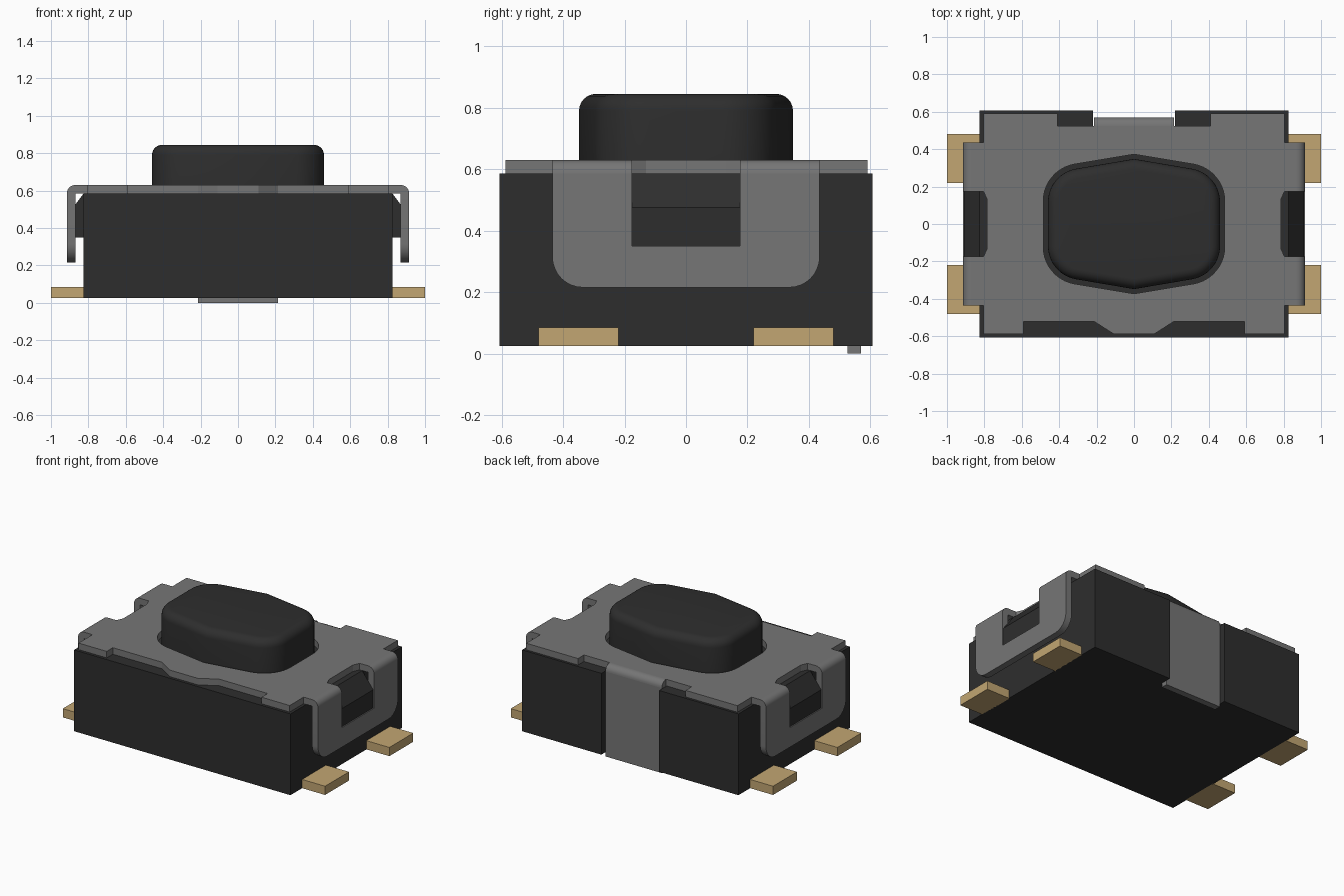
import bpy, bmesh, math
from mathutils import Vector

if "Cube" in bpy.data.objects:
    bpy.data.objects.remove(bpy.data.objects["Cube"], do_unlink=True)


def material(name, rgb):
    m = bpy.data.materials.new(name)
    m.use_nodes = True
    m.diffuse_color = (*rgb, 1)
    m.node_tree.nodes["Principled BSDF"].inputs["Base Color"].default_value = (*rgb, 1)
    return m


BLACK = material("black plastic", (0.027, 0.027, 0.027))
STEEL = material("grey steel", (0.18, 0.18, 0.18))
BRASS = material("tan contact metal", (0.54, 0.38, 0.17))

# Outline plane -> 3D, by extrusion axis
PLACE = {
    "x": lambda a, b, d: (d, a, b),
    "y": lambda a, b, d: (a, d, b),
    "z": lambda a, b, d: (a, b, d),
}


def prism(name, outline, d0, d1, mat, axis="z", hole=None, bevel=0, smooth=False):
    """Extrude an outline, with an optional hole and rounded far rim."""
    bm = bmesh.new()
    place = PLACE[axis]
    loops = [[bm.verts.new(place(a, b, d0)) for a, b in pts]
             for pts in (outline, hole) if pts]
    if hole:
        edges = [bm.edges.new((l[i - 1], l[i])) for l in loops for i in range(len(l))]
        bmesh.ops.triangle_fill(bm, edges=edges, use_beauty=True)
    else:
        bm.faces.new(loops[0])
    ext = bmesh.ops.extrude_face_region(bm, geom=bm.faces[:])["geom"]
    moved = [g for g in ext if isinstance(g, bmesh.types.BMVert)]
    bmesh.ops.translate(bm, verts=moved, vec=Vector(place(0, 0, d1 - d0)))
    bmesh.ops.recalc_face_normals(bm, faces=bm.faces[:])
    if bevel:
        rim = [e for e in bm.edges if all(v in moved for v in e.verts)]
        bmesh.ops.bevel(bm, geom=rim, offset=bevel, segments=6, profile=0.5,
                        affect="EDGES", clamp_overlap=True)
    mesh = bpy.data.meshes.new(name)
    bm.to_mesh(mesh)
    bm.free()
    mesh.materials.append(mat)
    obj = bpy.data.objects.new(name, mesh)
    bpy.context.collection.objects.link(obj)
    if smooth:
        bpy.ops.object.select_all(action="DESELECT")
        obj.select_set(True)
        bpy.context.view_layer.objects.active = obj
        bpy.ops.object.shade_smooth_by_angle(angle=math.radians(30))
    return obj


def rect(a0, a1, b0, b1):
    return [(a0, b0), (a1, b0), (a1, b1), (a0, b1)]


def mirrored(half):
    """Close a right-hand half outline across the centre line."""
    return half + [(-a, b) for a, b in reversed(half) if a > 0]


def arc(ca, cb, r, start, end, n=8):
    angles = [math.radians(start + (end - start) * i / n) for i in range(n + 1)]
    return [(ca + r * math.cos(t), cb + r * math.sin(t)) for t in angles]


def six_sided(half_x, side_y, tip_y, radius):
    """Rounded six-sided outline with shallow points at front and back."""
    slope = math.atan2(tip_y - side_y, half_x)
    reach = radius * math.tan((math.pi / 2 - slope) / 2)
    upper = arc(half_x - radius, side_y - reach, radius, 0, 90 - math.degrees(slope), 10)
    lower = [(a, -b) for a, b in reversed(upper)]
    return mirrored([(0, -tip_y)] + lower + upper + [(0, tip_y)])


BASE, TOP, THICK = 0.025, 0.585, 0.045

# Moulded body with a recess at the back for the strap
prism("body", mirrored([(0.825, -0.607), (0.825, 0.607), (0.22, 0.607), (0.22, 0.525)]),
      BASE, TOP, BLACK)

# Button
prism("button", six_sided(0.46, 0.27, 0.348, 0.18), TOP - 0.01, 0.845, BLACK,
      bevel=0.055, smooth=True)

# Cover plate with notched edges and a hole for the button
plate = mirrored([
    (0.11, -0.587), (0.215, -0.52), (0.59, -0.52), (0.59, -0.587), (0.805, -0.587),
    (0.805, -0.435), (0.87, -0.435), (0.87, -0.175), (0.805, -0.175), (0.785, -0.13),
    (0.785, 0.13), (0.805, 0.175), (0.87, 0.175), (0.87, 0.435), (0.805, 0.435),
    (0.805, 0.59), (0.41, 0.59), (0.41, 0.525)])
prism("cover_plate", plate, TOP, TOP + THICK, STEEL,
      hole=six_sided(0.485, 0.292, 0.373, 0.2))

# Back strap, bent down from the plate
prism("back_strap", rect(0.525, 0.525 + THICK, 0, TOP), -0.215, 0.215, STEEL, "x")
prism("back_strap_bend", [(0.525, TOP)] + arc(0.525, TOP, THICK, 0, 90),
      -0.215, 0.215, STEEL, "x", smooth=True)

# Side flange outline, open at the top for the catch
flange = mirrored([(0.175, 0.35), (0.175, TOP), (0.435, TOP)]
                  + arc(0.335, 0.315, 0.1, 0, -90))

for side, s in (("left", 1), ("right", -1)):
    prism(side + "_flange", flange, s * 0.87, s * (0.87 + THICK), STEEL, "x", smooth=True)
    bend = [(s * a, b) for a, b in [(0.87, TOP)] + arc(0.87, TOP, THICK, 0, 90)]
    catch = [(s * a, b) for a, b in
             [(0.82, 0.35), (0.908, 0.35), (0.908, 0.475), (0.825, TOP)]]
    prism(side + "_catch", catch, -0.175, 0.175, BLACK, "y")
    for end, e in (("front", -1), ("back", 1)):
        prism(f"{side}_{end}_bend", bend, e * 0.175, e * 0.435, STEEL, "y", smooth=True)
        prism(f"{side}_{end}_contact", rect(s * 0.82, s * 1.0, e * 0.22, e * 0.48),
              BASE, BASE + 0.06, BRASS)
